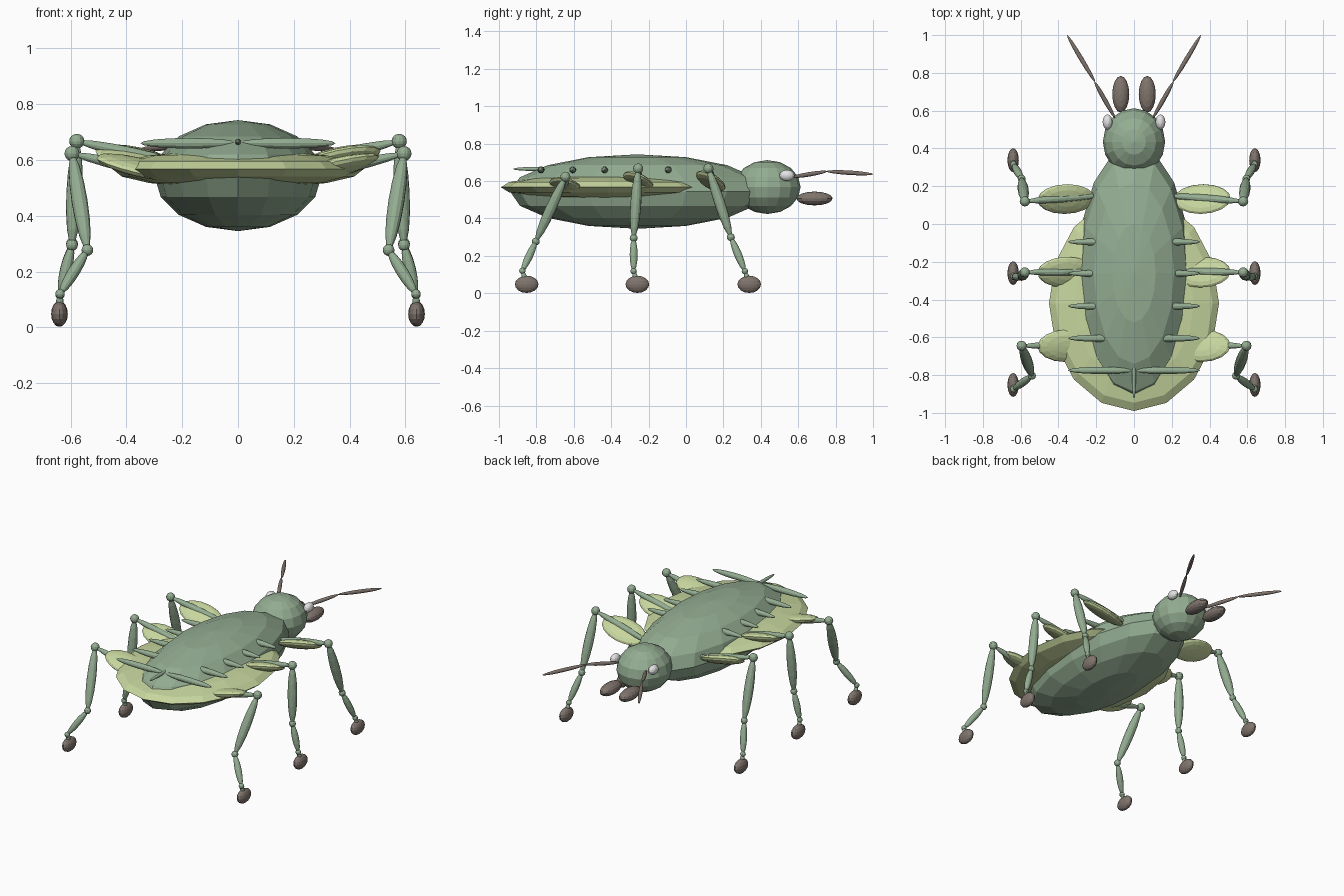
import bpy, bmesh, math
from mathutils import Vector, Matrix

if "Cube" in bpy.data.objects:
    bpy.data.objects.remove(bpy.data.objects["Cube"])


def material(name, rgb):
    m = bpy.data.materials.new(name)
    lin = [(c / 255 / 12.92 if c < 11 else ((c / 255 + 0.055) / 1.055) ** 2.4) for c in rgb]
    m.diffuse_color = (*lin, 1)
    m.use_nodes = True
    m.node_tree.nodes["Principled BSDF"].inputs["Base Color"].default_value = m.diffuse_color
    return m


GREEN = material("sage_green", (148, 173, 146))
PALE = material("pale_lime", (199, 214, 158))
BROWN = material("grey_brown", (128, 116, 109))
WHITE = material("eye_white", (228, 228, 228))


def ellipsoid(name, center, radii, mat, axes=None, segs=16, rings=8):
    """Faceted ellipsoid; axes gives the directions of its three radii."""
    bm = bmesh.new()
    bmesh.ops.create_uvsphere(bm, u_segments=segs, v_segments=rings, radius=1)
    rot = Matrix(axes).transposed() if axes else Matrix.Identity(3)
    m = Matrix.Translation(center) @ rot.to_4x4() @ Matrix.Diagonal((*radii, 1))
    bmesh.ops.transform(bm, matrix=m, verts=bm.verts)
    me = bpy.data.meshes.new(name)
    bm.to_mesh(me)
    bm.free()
    me.materials.append(mat)
    ob = bpy.data.objects.new(name, me)
    bpy.context.collection.objects.link(ob)
    return ob


def spindle(name, a, b, r, mat):
    """Thin ellipsoid stretched from point a to point b."""
    a, b = Vector(a), Vector(b)
    d = b - a
    rot = d.to_track_quat('Z', 'Y').to_matrix().transposed()
    return ellipsoid(name, (a + b) / 2, (r, r, d.length / 2), mat,
                     [tuple(row) for row in rot], segs=12)


# Body, wing shield and head
ellipsoid("body", (0, -0.26, 0.544), (0.30, 0.68, 0.199), GREEN)
ellipsoid("wing_shield", (0, -0.42, 0.567), (0.45, 0.57, 0.07), PALE)
ellipsoid("head", (0, 0.435, 0.568), (0.165, 0.178, 0.144), GREEN)

# Tail spike along the back
spindle("tail_spike", (0, -0.69, 0.665), (0, -0.925, 0.665), 0.011, GREEN)

# Legs: y of hip, hip z, knee, shin joint, ankle, foot y, shell centre, shell tilt
LEGS = {
    "front": (0.15, 0.58, (0.578, 0.12, 0.667), (0.595, 0.24, 0.30), (0.638, 0.315, 0.118),
              0.338, (0.36, 0.132, 0.60), 27),
    "middle": (-0.25, 0.58, (0.578, -0.256, 0.667), (0.595, -0.28, 0.295), (0.638, -0.28, 0.118),
               -0.26, (0.36, -0.255, 0.60), 23),
    "rear": (-0.64, 0.525, (0.595, -0.645, 0.623), (0.54, -0.803, 0.277), (0.638, -0.875, 0.12),
             -0.852, (0.36, -0.645, 0.575), 14),
}

for side, s in (("right", 1), ("left", -1)):
    def at(p):
        return Vector((p[0] * s, p[1], p[2]))

    # Face: eye, mandible and two-part antenna
    ellipsoid(f"{side}_eye", at((0.14, 0.54, 0.63)), (0.026, 0.04, 0.03), WHITE)
    ellipsoid(f"{side}_mandible", at((0.07, 0.687, 0.507)), (0.045, 0.097, 0.037), BROWN)
    spindle(f"{side}_antenna_base", at((0.10, 0.56, 0.62)), at((0.21, 0.755, 0.652)), 0.012, BROWN)
    spindle(f"{side}_antenna_tip", at((0.205, 0.75, 0.652)), at((0.354, 1.0, 0.637)), 0.012, BROWN)

    # Row of side spikes on the back
    for i, y in enumerate((-0.095, -0.262, -0.435, -0.605, -0.775)):
        spindle(f"{side}_back_spike_{i + 1}", at((0, y, 0.66)), at((0.35, y, 0.66)), 0.019, GREEN)

    for name, (hip_y, hip_z, knee, shin, ankle, foot_y, shell, tilt) in LEGS.items():
        n = f"{side}_{name}"
        hip = (0.18, hip_y, hip_z)
        foot = (0.64, foot_y, 0.048)
        # Leg segments and ball joints
        spindle(n + "_thigh", at(hip), at(knee), 0.021, GREEN)
        spindle(n + "_shin", at(knee), at(shin), 0.029, GREEN)
        spindle(n + "_lower_leg", at(shin), at(ankle), 0.021, GREEN)
        spindle(n + "_foot_link", at(ankle), at(foot), 0.014, GREEN)
        for part, p, r in (("knee", knee, 0.027), ("shin_joint", shin, 0.021), ("ankle", ankle, 0.017)):
            ellipsoid(f"{n}_{part}", at(p), (r, r, r), GREEN, segs=12)
        ellipsoid(n + "_foot", at(foot), (0.03, 0.063, 0.046), BROWN)
        # Pale leaf-shaped shell around the thigh, turned about the leg
        u = (at(knee) - at(hip))
        u.y = 0
        u.normalize()
        t = math.radians(tilt) * s
        v = Vector((0, math.cos(t), -math.sin(t)))
        v = (v - u * v.dot(u)).normalized()
        w = u.cross(v)
        ellipsoid(n + "_thigh_shell", at(shell), (0.155, 0.088, 0.028), PALE,
                  [tuple(u), tuple(v), tuple(w)])
